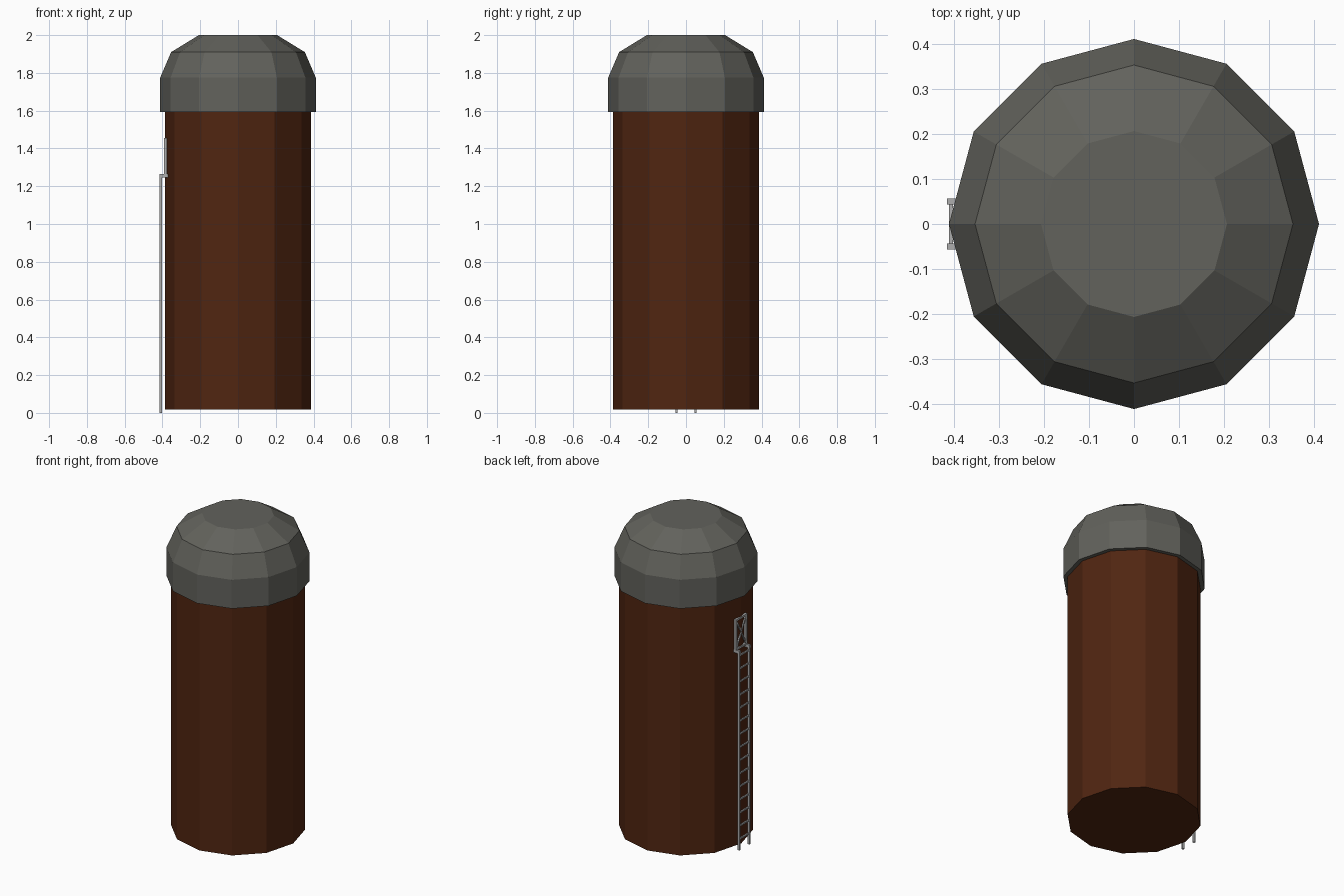
import bpy, bmesh
from math import sin, cos, pi
from mathutils import Vector, Matrix

if "Cube" in bpy.data.objects:
    bpy.data.objects.remove(bpy.data.objects["Cube"], do_unlink=True)

SIDES = 12


def material(name, rgb):
    m = bpy.data.materials.new(name)
    m.use_nodes = True
    m.diffuse_color = (*rgb, 1)
    m.node_tree.nodes["Principled BSDF"].inputs["Base Color"].default_value = (*rgb, 1)
    return m


brown = material("rust brown", (0.08, 0.0185, 0.0055))
grey = material("dark grey", (0.122, 0.122, 0.107))
steel = material("light steel", (0.42, 0.42, 0.42))


def finish(name, bm, mat):
    bmesh.ops.recalc_face_normals(bm, faces=bm.faces)
    mesh = bpy.data.meshes.new(name)
    bm.to_mesh(mesh)
    bm.free()
    mesh.materials.append(mat)
    obj = bpy.data.objects.new(name, mesh)
    bpy.context.collection.objects.link(obj)
    return obj


def lathe(name, profile, mat):
    """Closed faceted solid from (radius, height) pairs."""
    bm = bmesh.new()
    rings = [[bm.verts.new((r * cos(2 * pi * i / SIDES), r * sin(2 * pi * i / SIDES), z))
              for i in range(SIDES)] for r, z in profile]
    for low, high in zip(rings, rings[1:]):
        for i in range(SIDES):
            j = (i + 1) % SIDES
            bm.faces.new((low[i], low[j], high[j], high[i]))
    bm.faces.new(rings[0])
    bm.faces.new(rings[-1])
    return finish(name, bm, mat)


def bar(bm, a, b, width, depth):
    """Box between two points; depth runs along x where possible."""
    a, b = Vector(a), Vector(b)
    along = (b - a).normalized()
    out = Vector((0, 0, 1)) if abs(along.x) > 0.9 else Vector((1, 0, 0))
    side = along.cross(out)
    turn = Matrix((out, side, along)).transposed().to_4x4()
    size = Matrix.Diagonal((depth, width, (b - a).length, 1))
    bmesh.ops.create_cube(bm, size=1, matrix=Matrix.Translation((a + b) / 2) @ turn @ size)


# Silo body and domed cap
lathe("silo_body", [(0.387, 0.017), (0.387, 1.62)], brown)
lathe("domed_cap", [(0.412, 1.593), (0.412, 1.775), (0.354, 1.91), (0.207, 2.0)], grey)

# Ladder rails, rungs and wall brackets
LX, HALF, TOP = -0.408, 0.05, 1.262
bm = bmesh.new()
for y in (-HALF, HALF):
    bar(bm, (LX, y, 0), (LX, y, TOP), 0.011, 0.013)
for i in range(15):
    z = 0.07 + 0.083 * i
    bar(bm, (LX, -HALF, z), (LX, HALF, z), 0.009, 0.009)
finish("ladder", bm, steel)

bm = bmesh.new()
for y in (-HALF, HALF):
    bar(bm, (-0.416, y, 1.255), (-0.368, y, 1.255), 0.013, 0.018)
finish("ladder_brackets", bm, steel)

# Cross-braced hatch frame above the ladder
FX, LOW, HIGH = -0.384, 1.265, 1.45
bm = bmesh.new()
for y in (-HALF, HALF):
    bar(bm, (FX, y, LOW - 0.006), (FX, y, HIGH + 0.006), 0.013, 0.015)
    bar(bm, (FX - 0.002, y, LOW), (FX - 0.002, -y, HIGH), 0.008, 0.008)
for z in (LOW, HIGH):
    bar(bm, (FX, -HALF, z), (FX, HALF, z), 0.012, 0.015)
finish("hatch_frame", bm, steel)
